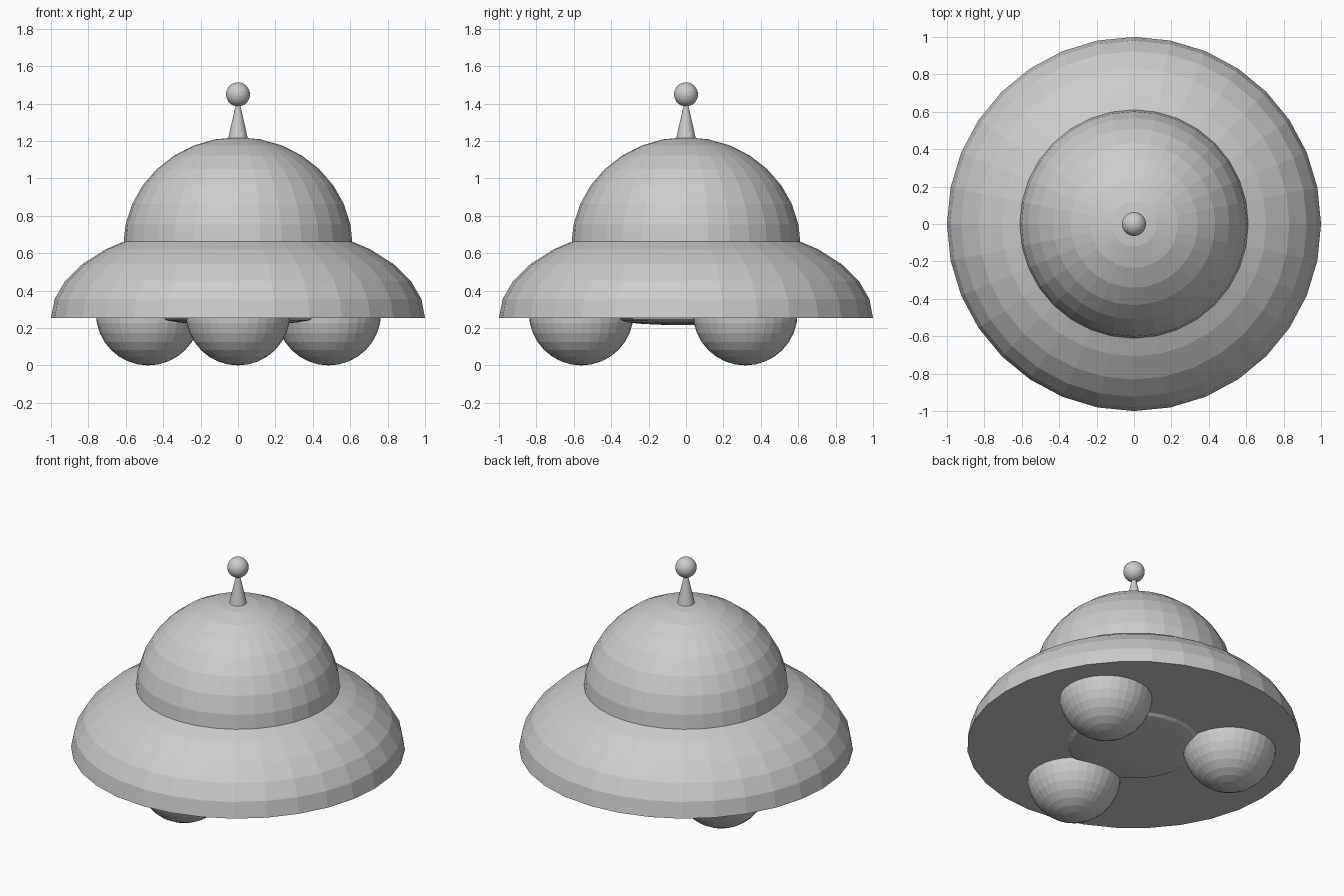
import bpy, bmesh, math

if "Cube" in bpy.data.objects:
    bpy.data.objects.remove(bpy.data.objects["Cube"])

SEGMENTS = 32

grey = bpy.data.materials.new("light_grey")
grey.diffuse_color = (0.6, 0.6, 0.6, 1.0)
grey.use_nodes = True
grey.node_tree.nodes["Principled BSDF"].inputs["Base Color"].default_value = grey.diffuse_color


def finish(bm, name):
    bmesh.ops.recalc_face_normals(bm, faces=bm.faces)
    mesh = bpy.data.meshes.new(name)
    bm.to_mesh(mesh)
    bm.free()
    mesh.materials.append(grey)
    obj = bpy.data.objects.new(name, mesh)
    bpy.context.collection.objects.link(obj)
    return obj


def lathe(name, profile):
    """Spin an (r, z) profile about z; points with r = 0 become poles."""
    bm = bmesh.new()
    rings = []
    for r, z in profile:
        if r < 1e-5:
            rings.append([bm.verts.new((0, 0, z))] * SEGMENTS)
        else:
            rings.append([bm.verts.new((r * math.cos(a), r * math.sin(a), z))
                          for a in (math.tau * i / SEGMENTS for i in range(SEGMENTS))])
    for low, high in zip(rings, rings[1:]):
        for i in range(SEGMENTS):
            j = (i + 1) % SEGMENTS
            corners = list(dict.fromkeys((low[i], low[j], high[j], high[i])))
            bm.faces.new(corners)
    for ring in (rings[0], rings[-1]):
        if ring[0] is not ring[1]:
            bm.faces.new(ring)
    return finish(bm, name)


def half_ellipse(radius, height, z, steps=8):
    angles = [math.pi / 2 * i / steps for i in range(steps + 1)]
    return [(radius * math.cos(a), z + height * math.sin(a)) for a in angles]


def ball(name, radius, location):
    bm = bmesh.new()
    bmesh.ops.create_uvsphere(bm, u_segments=SEGMENTS, v_segments=16, radius=radius)
    obj = finish(bm, name)
    obj.location = location
    return obj


# Saucer body with flat underside, and the dome sitting in it
lathe("saucer", half_ellipse(1.0, 0.52, 0.253))
lathe("dome", half_ellipse(0.613, 0.58, 0.64))

# Shallow bulge in the middle of the underside
lathe("belly", half_ellipse(0.40, -0.037, 0.252, 5))

# Three ball feet
for n, (x, y) in enumerate(((0, -0.56), (0.485, 0.317), (-0.48, 0.317)), 1):
    ball(f"foot_{n}", 0.28, (x, y, 0.28))

# Antenna: tapered mast and round tip
lathe("antenna_mast", [(0.053, 1.21), (0.006, 1.42)])
ball("antenna_tip", 0.064, (0, 0, 1.449))
